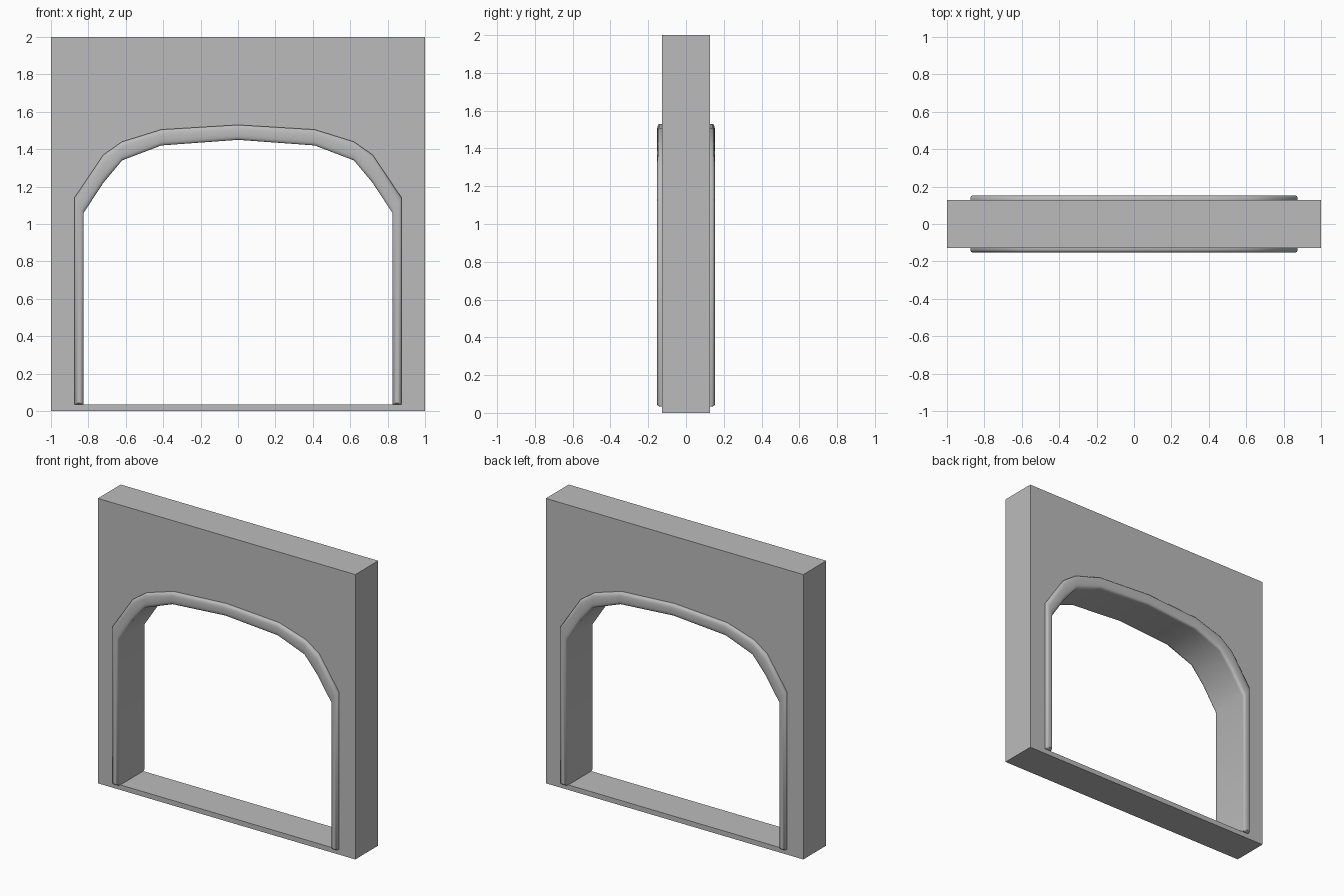
import bpy, bmesh, math
from mathutils import Vector

cube = bpy.data.objects.get("Cube")
if cube:
    bpy.data.objects.remove(cube, do_unlink=True)

grey = bpy.data.materials.new("stone_grey")
grey.use_nodes = True
colour = (0.5, 0.5, 0.5, 1)
grey.diffuse_color = colour
grey.node_tree.nodes["Principled BSDF"].inputs["Base Color"].default_value = colour

HALF = 0.127     # half the wall depth
RISE = 0.026     # how far the trim stands out
SILL = 0.035


def mirrored(half):
    """Complete a right-hand outline that ends on the centre line."""
    return half + [(-x, z) for x, z in reversed(half[:-1])]


# Opening edge and outer edge of the trim, from right foot to left foot
inner = mirrored([(0.825, SILL), (0.825, 1.06), (0.72, 1.22), (0.62, 1.34),
                  (0.41, 1.42), (0, 1.45)])
outer = mirrored([(0.875, SILL), (0.875, 1.14), (0.72, 1.37), (0.62, 1.44),
                  (0.41, 1.505), (0, 1.53)])


def finish(name, bm, angle):
    bmesh.ops.recalc_face_normals(bm, faces=bm.faces[:])
    mesh = bpy.data.meshes.new(name)
    bm.to_mesh(mesh)
    bm.free()
    mesh.materials.append(grey)
    obj = bpy.data.objects.new(name, mesh)
    bpy.context.collection.objects.link(obj)
    bpy.ops.object.select_all(action="DESELECT")
    obj.select_set(True)
    bpy.context.view_layer.objects.active = obj
    bpy.ops.object.shade_smooth_by_angle(angle=math.radians(angle))
    return obj


# Wall: a square outline with the arch cut out, extruded through its depth
bm = bmesh.new()
edges = []
for loop in ([(-1, 0), (1, 0), (1, 2), (-1, 2)], inner):
    verts = [bm.verts.new((x, -HALF, z)) for x, z in loop]
    edges += [bm.edges.new((v, verts[i - 1])) for i, v in enumerate(verts)]
bmesh.ops.triangle_fill(bm, use_beauty=True, edges=edges)
front = bm.faces[:]
solid = bmesh.ops.extrude_face_region(bm, geom=front, use_keep_orig=True)
moved = [g for g in solid["geom"] if isinstance(g, bmesh.types.BMVert)]
bmesh.ops.translate(bm, verts=moved, vec=(0, 2 * HALF, 0))
bmesh.ops.dissolve_limit(bm, angle_limit=0.01, verts=bm.verts[:], edges=bm.edges[:])
finish("arch_wall", bm, 35)

# Trim section: share of the width, share of the rise
section = [(0, 0), (0, 0.5), (0.06, 0.78), (0.2, 0.95), (0.4, 1),
           (0.6, 1), (0.8, 0.95), (0.94, 0.78), (1, 0.5), (1, 0)]


def trim(name, side):
    bm = bmesh.new()
    rings = []
    path = list(zip(inner, outer))
    foot = 0.008
    # Short tapered feet close the two ends softly
    stations = [(path[0], 0, 0.6), (path[0], foot, 1)]
    stations += [(p, 0, 1) for p in path[1:-1]]
    stations += [(path[-1], foot, 1), (path[-1], 0, 0.6)]
    for (a, b), lift, scale in stations:
        a, b = Vector(a), Vector(b)
        ring = []
        for t, d in section:
            p = a.lerp(b, 0.5 + (t - 0.5) * (0.8 + 0.2 * scale))
            ring.append(bm.verts.new((p.x, side * (HALF + RISE * d * scale), p.y + lift)))
        rings.append(ring)
    for r, s in zip(rings, rings[1:]):
        for i in range(len(section) - 1):
            bm.faces.new((r[i], r[i + 1], s[i + 1], s[i]))
    for ring in (rings[0], rings[-1]):
        bm.faces.new(ring)
    bmesh.ops.recalc_face_normals(bm, faces=bm.faces[:])
    return finish(name, bm, 50)


trim("front_trim", -1)
trim("back_trim", 1)
